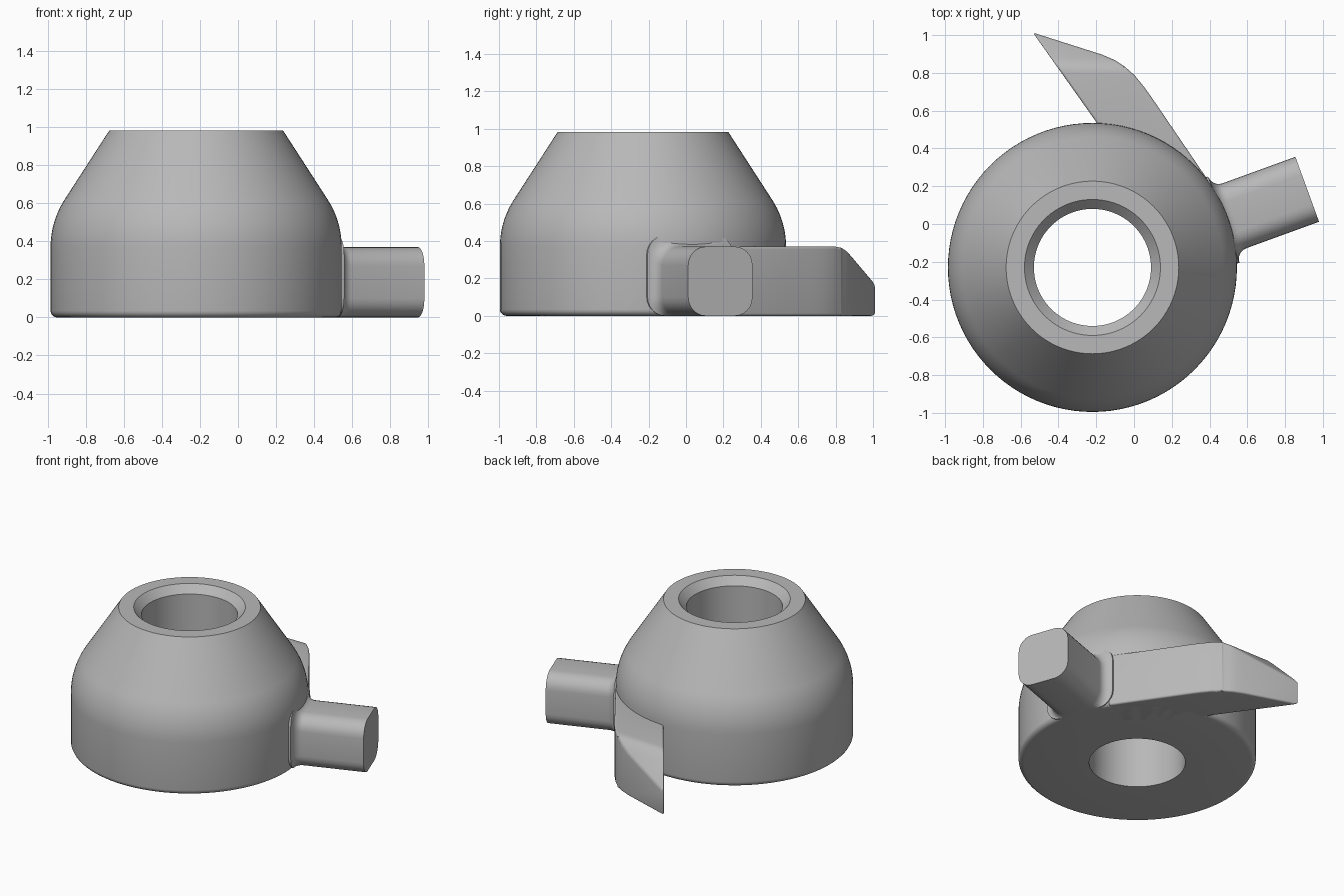
import bpy, bmesh, math
from mathutils import Vector

cube = bpy.data.objects.get("Cube")
if cube:
    bpy.data.objects.remove(cube, do_unlink=True)

CX, CY = -0.22, -0.23      # axis of the round body
H = 0.37                   # height of the arms

grey = bpy.data.materials.new("plain grey")
grey.use_nodes = True
colour = (0.48, 0.48, 0.48, 1)
grey.diffuse_color = colour
grey.node_tree.nodes["Principled BSDF"].inputs["Base Color"].default_value = colour


def finish(name, bm, bevel=0.0, angle=30):
    """Turn a bmesh into a smooth-shaded object with optional rounded edges."""
    bmesh.ops.recalc_face_normals(bm, faces=bm.faces)
    mesh = bpy.data.meshes.new(name)
    bm.to_mesh(mesh)
    bm.free()
    mesh.materials.append(grey)
    obj = bpy.data.objects.new(name, mesh)
    bpy.context.collection.objects.link(obj)
    bpy.ops.object.select_all(action='DESELECT')
    obj.select_set(True)
    bpy.context.view_layer.objects.active = obj
    if bevel:
        mod = obj.modifiers.new("rounding", 'BEVEL')
        mod.width = bevel
        mod.segments = 5
        mod.limit_method = 'ANGLE'
        mod.angle_limit = math.radians(30)
        bpy.ops.object.modifier_apply(modifier=mod.name)
    bpy.ops.object.shade_smooth_by_angle(angle=math.radians(angle))
    return obj


def arc(cx, cz, r, start, end, n):
    """Points along a circular arc, angles in degrees."""
    step = math.radians(end - start) / n
    a = math.radians(start)
    return [(cx + r * math.cos(a + i * step), cz + r * math.sin(a + i * step))
            for i in range(n + 1)]


# Body: lathe of a rounded base, curved shoulder, cone and chamfered bore
profile = [(0.31, 0)]
profile += arc(0.73, 0.035, 0.035, -90, 0, 5)
profile += arc(0.305, 0.37, 0.46, 0, 33, 10)
profile += [(0.457, 0.982), (0.36, 0.982), (0.31, 0.93)]
bm = bmesh.new()
SIDES = 96
rings = []
for i in range(SIDES):
    a = math.tau * i / SIDES
    rings.append([bm.verts.new((CX + r * math.cos(a), CY + r * math.sin(a), z))
                  for r, z in profile])
for i in range(SIDES):
    a, b = rings[i], rings[(i + 1) % SIDES]
    for j in range(len(profile)):
        k = (j + 1) % len(profile)
        bm.faces.new((a[j], b[j], b[k], a[k]))
finish("body", bm)

# Side bar: rounded square section, flaring into the body
def bar_section(grow):
    hw, top, r = 0.183 + grow, H + grow, 0.1
    return (arc(hw - r, top - r, r, 0, 90, 6) + arc(r - hw, top - r, r, 90, 180, 6)
            + arc(r - hw, r, r, 180, 270, 6) + arc(hw - r, r, r, 270, 360, 6))


FILLET = 0.06
stations = [(0.6, FILLET)]
for i in range(7):
    a = math.pi / 2 * i / 6
    stations.append((0.74 + FILLET * (1 - math.cos(a)), FILLET * (1 - math.sin(a))))
stations.append((1.21, 0))
along = Vector((math.cos(math.radians(20)), math.sin(math.radians(20)), 0))
across = Vector((-along.y, along.x, 0))
bm = bmesh.new()
loops = []
for dist, grow in stations:
    base = Vector((CX, CY, 0)) + along * dist
    loops.append([bm.verts.new(base + across * u + Vector((0, 0, z)))
                  for u, z in bar_section(grow)])
for a, b in zip(loops, loops[1:]):
    for j in range(len(a)):
        k = (j + 1) % len(a)
        bm.faces.new((a[j], a[k], b[k], b[j]))
bm.faces.new(loops[0])
bm.faces.new(loops[-1])
finish("side_bar", bm)

# Curved fin: tangent to the body, bent outline, top sloping down to the tip
outline = [(0.40, 0.22), (0.09, 0.675), (0.05, 0.73), (0.005, 0.785), (-0.045, 0.83),
           (-0.10, 0.867), (-0.17, 0.897), (-0.535, 1.013), (-0.2, 0.54),
           (-0.12, 0.40), (0.2, 0.12)]
bm = bmesh.new()
face = bm.faces.new([bm.verts.new((x, y, 0)) for x, y in outline])
ext = bmesh.ops.extrude_face_region(bm, geom=[face])
for v in ext["geom"]:
    if isinstance(v, bmesh.types.BMVert):
        v.co.z = H
slope = [(0.8, H), (0.83, 0.364), (0.855, 0.348), (0.88, 0.322), (1.013, 0.165)]
for y, z in slope[:-1]:
    bmesh.ops.bisect_plane(bm, geom=bm.verts[:] + bm.edges[:] + bm.faces[:],
                           plane_co=(0, y, 0), plane_no=(0, 1, 0))
for v in bm.verts:
    if v.co.z > 0.1:
        for (y0, z0), (y1, z1) in zip(slope, slope[1:]):
            if y0 - 1e-4 <= v.co.y <= y1 + 1e-4:
                v.co.z = z0 + (z1 - z0) * (v.co.y - y0) / (y1 - y0)
                break
finish("curved_fin", bm, bevel=0.035, angle=40)
